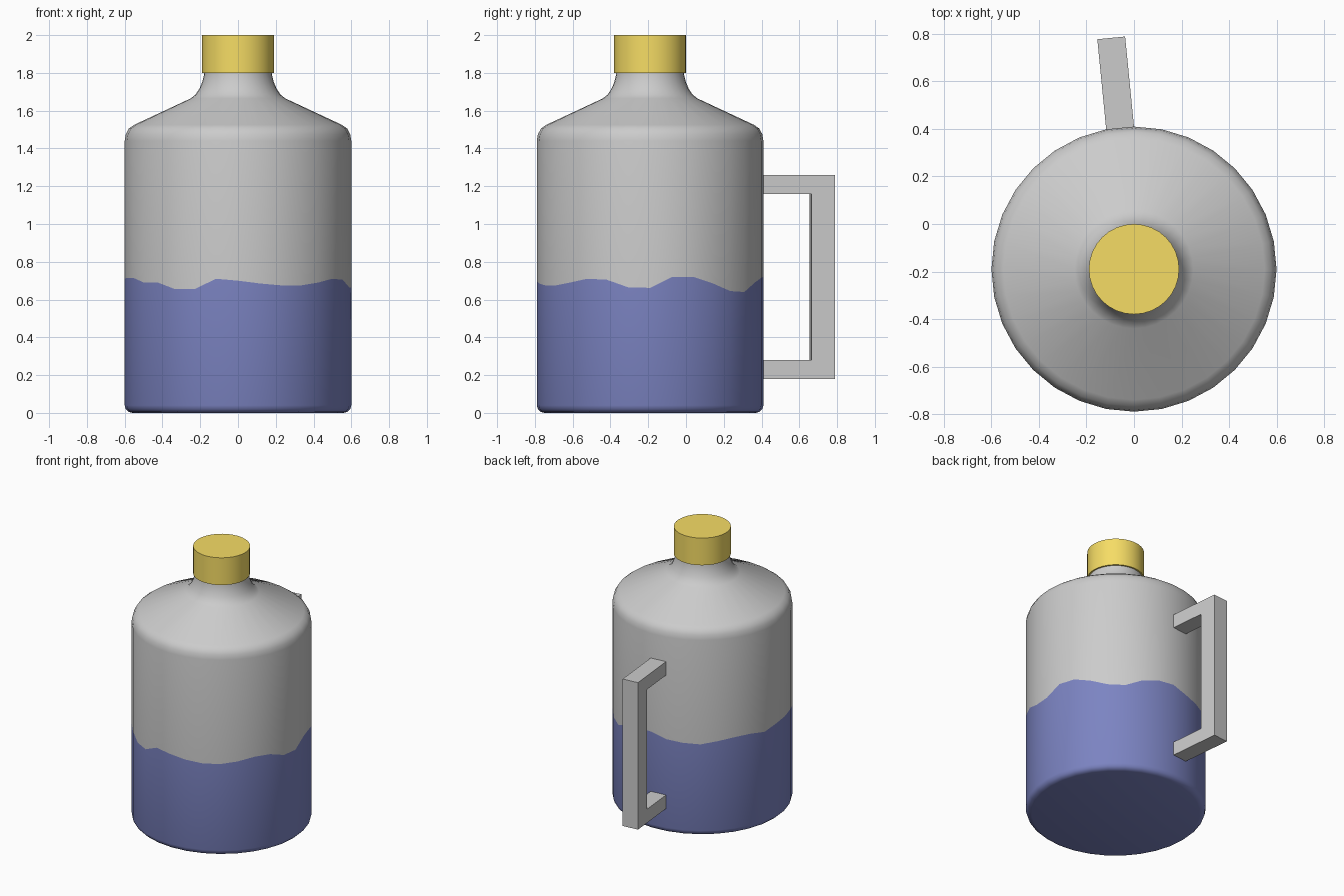
import bpy, bmesh, math
from mathutils import Vector

if "Cube" in bpy.data.objects:
    bpy.data.objects.remove(bpy.data.objects["Cube"])

N = 32            # sides around the jug
AXIS_Y = -0.19    # jug axis in y

# paint line height per side, counter-clockwise from the front
WAVE = [.70, .685, .675, .675, .69, .71, .705, .665, .662, .72, .72, .685, .645, .64, .69, .715,
        .72, .69, .68, .675, .695, .71, .71, .69, .71, .715, .715, .69, .69, .655, .655, .71]


def finish(bm, name, color=None, angle=40):
    bmesh.ops.recalc_face_normals(bm, faces=bm.faces)
    mesh = bpy.data.meshes.new(name)
    bm.to_mesh(mesh)
    bm.free()
    ob = bpy.data.objects.new(name, mesh)
    bpy.context.collection.objects.link(ob)
    if color:
        mat = bpy.data.materials.new(name + "_paint")
        mat.diffuse_color = (*color, 1)
        mat.use_nodes = True
        mat.node_tree.nodes["Principled BSDF"].inputs["Base Color"].default_value = mat.diffuse_color
        mesh.materials.append(mat)
    bpy.ops.object.select_all(action='DESELECT')
    ob.select_set(True)
    bpy.context.view_layer.objects.active = ob
    bpy.ops.object.shade_smooth_by_angle(angle=math.radians(angle))
    return ob


def lathe(name, profile, color=None, bottom=False, top=False, angle=40):
    """Spin (radius, z) pairs; z = None follows the paint line."""
    bm = bmesh.new()
    rings = []
    for r, z in profile:
        ring = []
        for k in range(N):
            a = math.tau * k / N
            height = WAVE[k] if z is None else z
            ring.append(bm.verts.new((r * math.sin(a), AXIS_Y - r * math.cos(a), height)))
        rings.append(ring)
    for lo, hi in zip(rings, rings[1:]):
        for k in range(N):
            j = (k + 1) % N
            bm.faces.new((lo[k], lo[j], hi[j], hi[k]))
    if bottom:
        bm.faces.new(rings[0][::-1])
    if top:
        bm.faces.new(rings[-1])
    return finish(bm, name, color, angle)


# painted lower body, meeting the upper body along the wavy line
lathe("lower_body", [(.56, 0), (.58, .006), (.594, .02), (.6, .04), (.6, None)],
      (.2, .23, .54), bottom=True, angle=50)

# bare upper body with shoulder and neck
lathe("upper_body", [(.6, None), (.6, 1.44), (.594, 1.475), (.578, 1.505), (.55, 1.525),
                     (.25, 1.665), (.225, 1.685), (.205, 1.715), (.19, 1.75), (.18, 1.79),
                     (.178, 1.82)], top=True, angle=50)

# cap
lathe("cap", [(.19, 1.8), (.19, 2.0)], (.92, .72, .13), bottom=True, top=True)

# handle: a C outline (distance from axis, z) extruded to the width of one body side
outline = [(.58, .18), (.978, .18), (.978, 1.26), (.58, 1.26),
           (.58, 1.16), (.854, 1.16), (.854, .28), (.58, .28)]
a = math.pi / 2 + math.pi / N
out = Vector((math.cos(a), math.sin(a), 0))
side = Vector((-math.sin(a), math.cos(a), 0)) * .0588
base = Vector((0, AXIS_Y, 0))
bm = bmesh.new()
face = bm.faces.new([bm.verts.new(base + out * d - side + Vector((0, 0, z))) for d, z in outline])
ext = bmesh.ops.extrude_face_region(bm, geom=[face])
bmesh.ops.translate(bm, vec=side * 2, verts=[v for v in ext["geom"] if isinstance(v, bmesh.types.BMVert)])
finish(bm, "handle")
